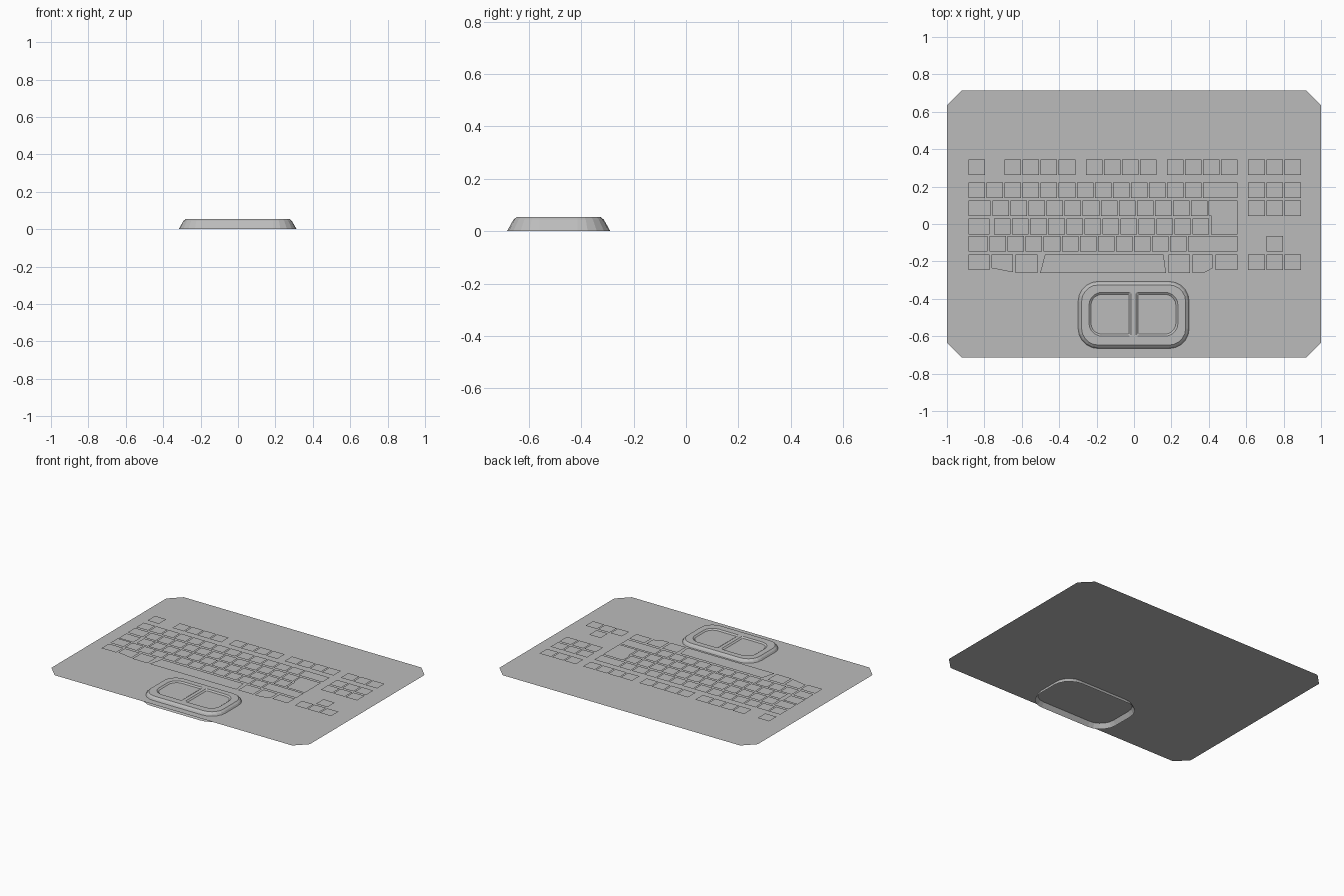
import bpy, bmesh, math

cube = bpy.data.objects.get("Cube")
if cube:
    bpy.data.objects.remove(cube)

grey = bpy.data.materials.new("plain_grey")
grey.use_nodes = True
colour = (0.5, 0.5, 0.5, 1)
grey.diffuse_color = colour
grey.node_tree.nodes["Principled BSDF"].inputs["Base Color"].default_value = colour

PITCH, GAP = 0.0965, 0.008      # key spacing and gap
LEFT = -0.885                   # left edge of the key block
PLATE_Z, KEY_Z, KEY_TOP = 0.032, 0.034, 0.051


def finish(bm, name):
    mesh = bpy.data.meshes.new(name)
    bm.to_mesh(mesh)
    bm.free()
    mesh.materials.append(grey)
    obj = bpy.data.objects.new(name, mesh)
    bpy.context.collection.objects.link(obj)
    return obj


def add_key(bm, outline, low=KEY_Z, top=KEY_TOP, inset=0.011):
    """Tapered key from a counter-clockwise outline, open underneath."""
    face = bm.faces.new([bm.verts.new((x, y, low)) for x, y in outline])
    face.normal_update()
    bmesh.ops.inset_region(bm, faces=[face], thickness=inset, use_even_offset=True)
    for v in face.verts:
        v.co.z = top


def rect(x0, x1, y0, y1):
    return [(x0, y0), (x1, y0), (x1, y1), (x0, y1)]


def unit_rect(start, width, y0, y1):
    x = LEFT + start * PITCH
    return rect(x, x + width * PITCH - GAP, y0, y1)


def key_row(name, keys, y0, y1):
    bm = bmesh.new()
    for start, width in keys:
        add_key(bm, unit_rect(start, width, y0, y1))
    finish(bm, name)


def run(start, count):
    return [(start + i, 1) for i in range(count)]


def rounded(x0, x1, y0, y1, r_left, r_right, steps=5):
    """Counter-clockwise rectangle with rounded corners."""
    pts = []
    corners = [(x0, y0, 1, 1, r_left, 180), (x1, y0, -1, 1, r_right, 270),
               (x1, y1, -1, -1, r_right, 0), (x0, y1, 1, -1, r_left, 90)]
    for x, y, sx, sy, r, a0 in corners:
        for i in range(steps + 1):
            a = math.radians(a0 + 90 * i / steps)
            pts.append((x + sx * r + r * math.cos(a), y + sy * r + r * math.sin(a)))
    return pts


def ring(bm, pts, z):
    return [bm.verts.new((x, y, z)) for x, y in pts]


def bridge(bm, a, b):
    for i in range(len(a)):
        j = (i + 1) % len(a)
        bm.faces.new((a[i], a[j], b[j], b[i]))


# Base plate: a thin sheet with clipped corners
bm = bmesh.new()
W, D, C = 1.0, 0.714, 0.08
plate = [(-W + C, -D), (W - C, -D), (W, -D + C), (W, D - C),
         (W - C, D), (-W + C, D), (-W, D - C), (-W, -D + C)]
bm.faces.new(ring(bm, plate, PLATE_Z))
finish(bm, "base_plate")

# Straight key rows, from the back to the front
nav = run(15.5, 3)
key_row("function_keys", run(0, 1) + run(2, 4) + run(6.5, 4) + run(11, 4) + nav, 0.262, 0.346)
key_row("number_keys", run(0, 13) + [(13, 2)] + nav, 0.14, 0.223)
key_row("upper_letter_keys", [(0, 1.3)] + run(1.33, 12) + nav, 0.042, 0.126)
key_row("home_letter_keys", run(1.42, 12), -0.055, 0.03)
key_row("lower_letter_keys", [(0, 1.15)] + run(1.17, 11) + [(12.17, 2.83)] + run(16.5, 1),
        -0.148, -0.065)
key_row("corner_keys", [(0, 1.25), (13.7, 1.3)] + nav, -0.245, -0.163)

# Lock key, sitting slightly lower than its neighbours
bm = bmesh.new()
add_key(bm, unit_rect(0, 1.25, -0.055, 0.03), low=0.029, top=0.049)
finish(bm, "lock_key")

# Stepped enter key over two rows
bm = bmesh.new()
right = LEFT + 15 * PITCH - GAP
add_key(bm, [(0.411, -0.055), (right, -0.055), (right, 0.126), (0.399, 0.126),
             (0.399, 0.045), (0.411, 0.045)])
finish(bm, "enter_key")

# Deeper thumb keys with slanted front edges, and the space bar
BACK, FRONT = -0.163, -0.263
bm = bmesh.new()
add_key(bm, [(-0.762, -0.236), (-0.647, -0.258), (-0.647, BACK), (-0.762, BACK)])
add_key(bm, rect(-0.634, -0.517, FRONT, BACK))
add_key(bm, rect(0.184, 0.3, FRONT, BACK))
add_key(bm, [(0.313, FRONT), (0.37, FRONT), (0.421, -0.236), (0.421, BACK), (0.313, BACK)])
finish(bm, "thumb_keys")
bm = bmesh.new()
add_key(bm, [(-0.502, FRONT), (0.171, FRONT), (0.158, BACK), (-0.476, BACK)])
finish(bm, "space_bar")

# Pointing pad: open-bottomed shell with two sunken buttons
bm = bmesh.new()
walls = []
for z, inset in [(0, 0), (0.044, 0.025), (0.054, 0.037)]:
    outline = rounded(-0.317 + inset, 0.313 - inset, -0.684 + inset, -0.289 - inset,
                      0.125 - inset, 0.125 - inset)
    walls.append(ring(bm, outline, z))
bridge(bm, walls[0], walls[1])
bridge(bm, walls[1], walls[2])
rims = [walls[2]]
for x0, x1, r0, r1 in [(-0.241, -0.016, 0.07, 0.006), (0.01, 0.235, 0.006, 0.07)]:
    outer = ring(bm, rounded(x0, x1, -0.6, -0.365, r0, r1), 0.054)
    s = 0.011
    inner = ring(bm, rounded(x0 + s, x1 - s, -0.6 + s, -0.365 - s,
                             max(r0 - s, 0.003), max(r1 - s, 0.003)), 0.046)
    bridge(bm, outer, inner)
    bm.faces.new(inner)
    rims.append(outer)
edges = [bm.edges.get((r[i], r[i - 1])) for r in rims for i in range(len(r))]
bmesh.ops.triangle_fill(bm, edges=edges, use_beauty=True, normal=(0, 0, 1))
finish(bm, "pointing_pad")
